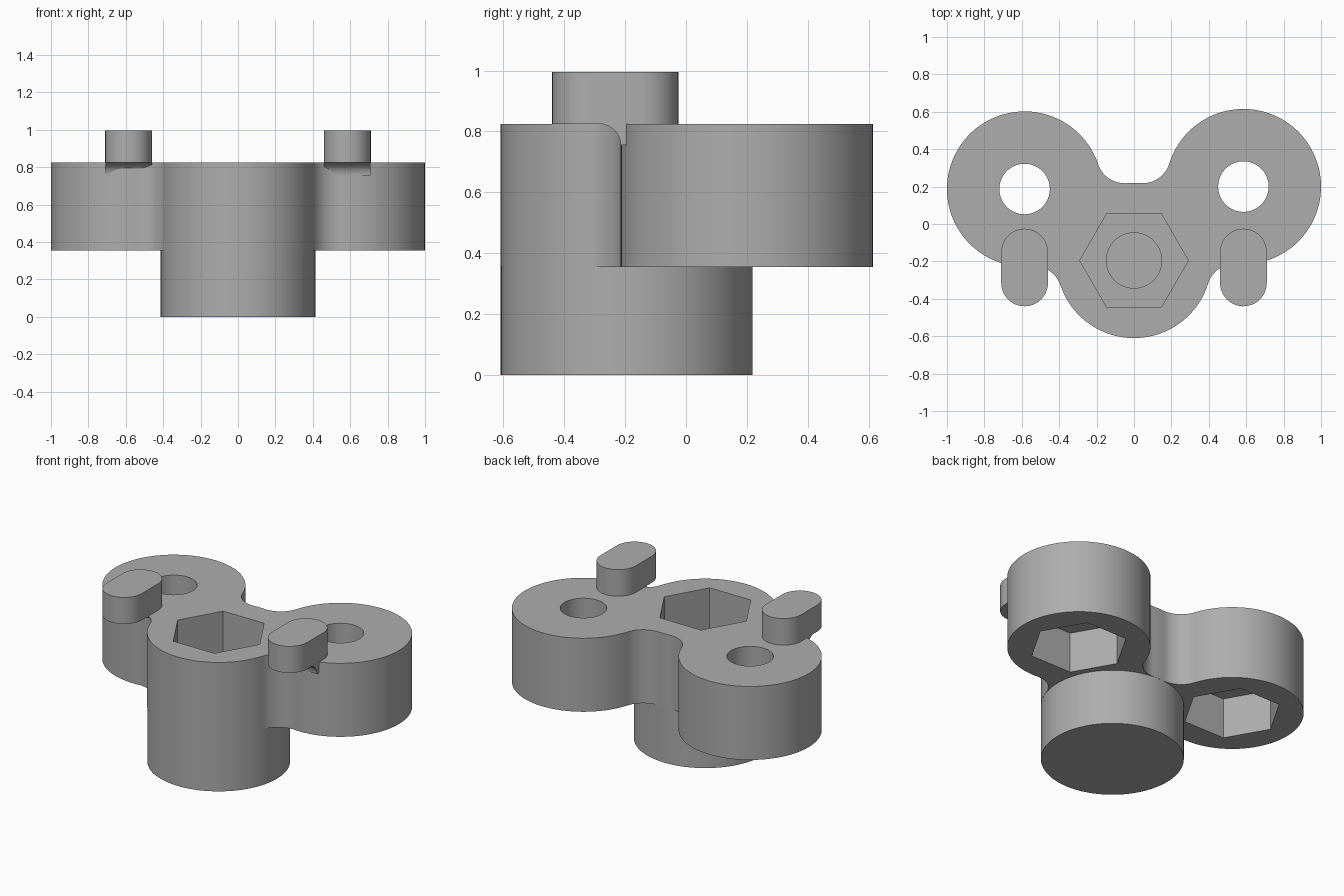
import bpy, bmesh, math
from mathutils import Vector

cube = bpy.data.objects.get("Cube")
if cube:
    bpy.data.objects.remove(cube, do_unlink=True)

grey = bpy.data.materials.new("plain grey")
grey.use_nodes = True
colour = (0.42, 0.42, 0.42, 1)
grey.diffuse_color = colour
grey.node_tree.nodes["Principled BSDF"].inputs["Base Color"].default_value = colour

R, FILLET = 0.415, 0.15
LOW, TOP = 0.355, 0.825
HEX_DEPTH = 0.26
RIGHT_EAR, LEFT_EAR = Vector((-0.585, 0.187)), Vector((0.585, 0.2))
CENTRE = Vector((0, -0.195))


def prism(name, points, z0, z1):
    """Extrude a flat counter-clockwise outline between two heights."""
    bm = bmesh.new()
    face = bm.faces.new([bm.verts.new((p[0], p[1], z0)) for p in points])
    side = bmesh.ops.extrude_face_region(bm, geom=[face])
    moved = [v for v in side["geom"] if isinstance(v, bmesh.types.BMVert)]
    bmesh.ops.translate(bm, verts=moved, vec=(0, 0, z1 - z0))
    bmesh.ops.recalc_face_normals(bm, faces=bm.faces)
    mesh = bpy.data.meshes.new(name)
    bm.to_mesh(mesh)
    bm.free()
    mesh.materials.append(grey)
    obj = bpy.data.objects.new(name, mesh)
    bpy.context.collection.objects.link(obj)
    return obj


def arc(c, r, start, sweep, n):
    return [(c[0] + r * math.cos(start + sweep * i / n),
             c[1] + r * math.sin(start + sweep * i / n)) for i in range(n + 1)]


def ring(c, r, n):
    return arc(c, r, 0, math.tau, n)[:-1]


def select(obj):
    bpy.ops.object.select_all(action="DESELECT")
    obj.select_set(True)
    bpy.context.view_layer.objects.active = obj


def cut(obj, cutter):
    select(obj)
    mod = obj.modifiers.new("cut", "BOOLEAN")
    mod.operation, mod.solver, mod.object = "DIFFERENCE", "EXACT", cutter
    bpy.ops.object.modifier_apply(modifier=mod.name)
    bpy.data.objects.remove(cutter, do_unlink=True)


# Outline of three discs joined by tangent fillets
discs = [LEFT_EAR, CENTRE, RIGHT_EAR, CENTRE]
chain = []
for i, a in enumerate(discs):
    b = discs[(i + 1) % 4]
    d = b - a
    outward = Vector((d.y, -d.x)).normalized()
    reach = math.sqrt((R + FILLET) ** 2 - d.length_squared / 4)
    chain += [(a, R), ((a + b) / 2 + outward * reach, FILLET)]

outline = []
for i, (c, r) in enumerate(chain):
    before, after = chain[i - 1][0] - c, chain[(i + 1) % len(chain)][0] - c
    start = math.atan2(before.y, before.x)
    sweep = (math.atan2(after.y, after.x) - start) % math.tau
    if r == FILLET:
        sweep -= math.tau
    outline += arc(c, r, start, sweep, max(2, int(abs(sweep) * 14)))[:-1]

body = prism("body", outline, LOW, TOP)

# Bolt holes and hexagonal nut pockets
for c, r in ((LEFT_EAR, 0.135), (RIGHT_EAR, 0.135), (CENTRE, 0.148)):
    cut(body, prism("hole_cutter", ring(c, r, 64), LOW - 0.1, TOP + 0.1))
    span = (TOP - HEX_DEPTH, TOP + 0.1) if c is CENTRE else (LOW - 0.1, LOW + HEX_DEPTH)
    cut(body, prism("hex_cutter", ring(c, 0.29, 6), *span))

parts = [body, prism("pillar", ring(CENTRE, 0.414, 96), 0, LOW)]

# Rounded pegs, each with a small concave support under its overhang
for side, x in (("left", LEFT_EAR.x), ("right", RIGHT_EAR.x)):
    stadium = (arc((x, -0.15), 0.125, 0, math.pi, 24)
               + arc((x, -0.315), 0.125, math.pi, math.pi, 24))
    parts.append(prism(side + "_peg", stadium, TOP, 0.995))
    profile = arc((-0.285, TOP - 0.07), 0.07, 0, math.pi / 2, 10)
    profile += [(-0.17, TOP), (-0.17, TOP - 0.07)]
    support = prism(side + "_peg_support", profile, -0.124, 0.124)
    for v in support.data.vertices:
        y, z, across = v.co
        v.co = (x + across, y, z)
    parts.append(support)

for obj in parts:
    select(obj)
    bpy.ops.object.shade_smooth_by_angle(angle=math.radians(30))
